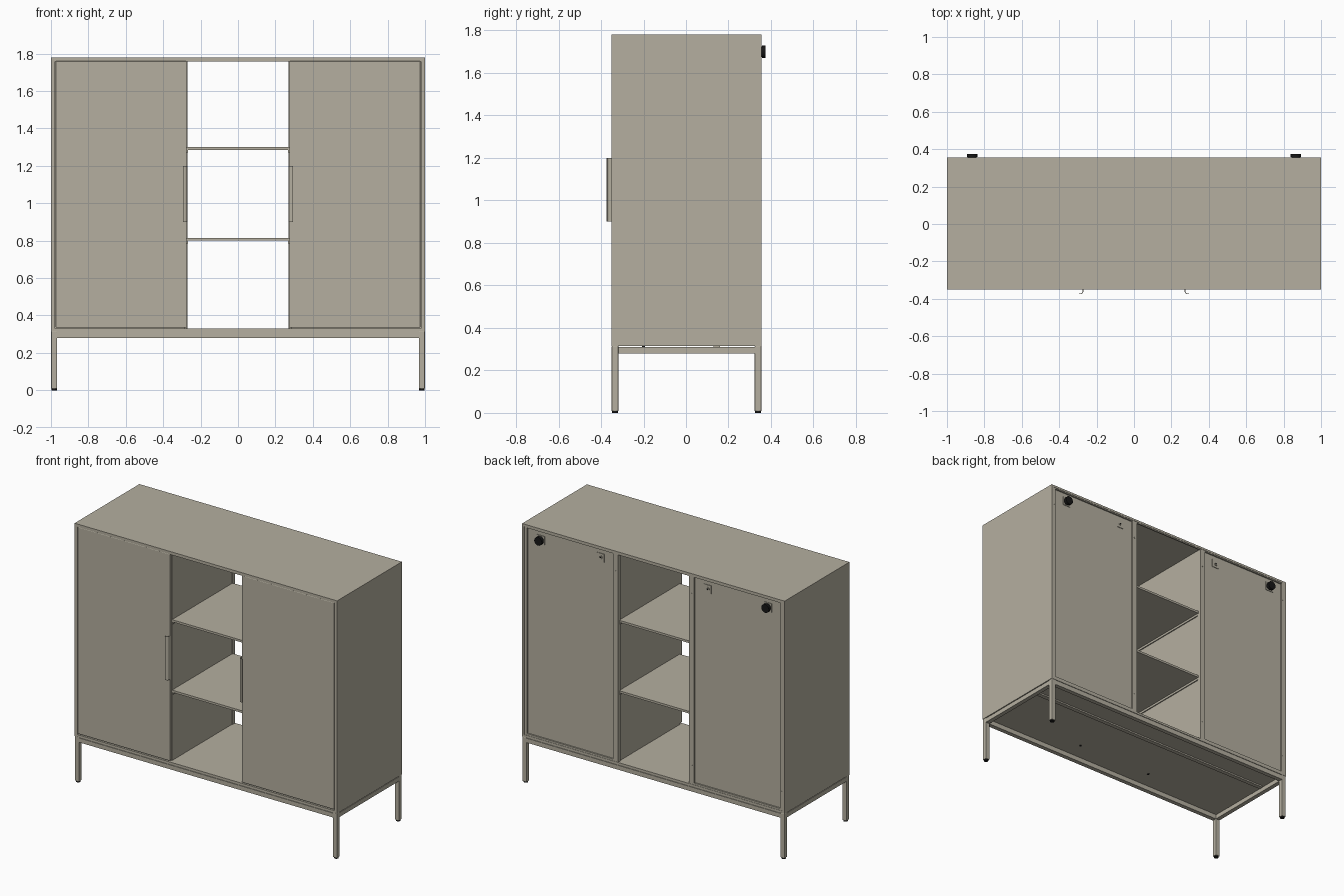
import bpy
import bmesh
from math import pi, sin, cos

cube = bpy.data.objects.get("Cube")
if cube:
    bpy.data.objects.remove(cube, do_unlink=True)


def material(name, rgb):
    m = bpy.data.materials.new(name)
    m.use_nodes = True
    m.diffuse_color = (*rgb, 1)
    bsdf = m.node_tree.nodes["Principled BSDF"]
    bsdf.inputs["Base Color"].default_value = (*rgb, 1)
    bsdf.inputs["Roughness"].default_value = 0.6
    return m


METAL = material("pebble grey metal", (0.46, 0.43, 0.35))
BLACK = material("black plastic", (0.008, 0.008, 0.008))


def finish(bm, name, mat):
    bmesh.ops.recalc_face_normals(bm, faces=bm.faces)
    mesh = bpy.data.meshes.new(name)
    bm.to_mesh(mesh)
    bm.free()
    mesh.materials.append(mat)
    obj = bpy.data.objects.new(name, mesh)
    bpy.context.collection.objects.link(obj)
    return obj


def box(name, x, y, z, bevel=0, mat=METAL):
    """Box from (low, high) spans on each axis."""
    bm = bmesh.new()
    bmesh.ops.create_cube(bm, size=1)
    for v in bm.verts:
        for i, (a, b) in enumerate((x, y, z)):
            v.co[i] = (a + b) / 2 + v.co[i] * (b - a)
    obj = finish(bm, name, mat)
    if bevel:
        mod = obj.modifiers.new("soft edges", "BEVEL")
        mod.width, mod.segments = bevel, 2
    return obj


def cylinder(name, centre, radius, depth, axis="Z", mat=BLACK, sides=20):
    bpy.ops.mesh.primitive_cylinder_add(
        vertices=sides, radius=radius, depth=depth, location=centre,
        rotation=(pi / 2 if axis == "Y" else 0, 0, 0))
    obj = bpy.context.object
    obj.name = name
    obj.data.materials.append(mat)
    bpy.ops.object.shade_smooth_by_angle()
    return obj


def span(s, a, b):
    """Mirror a span to the chosen side."""
    return tuple(sorted((s * a, s * b)))


F, B = -0.35, 0.355            # front and back planes
LOW, TOP = 0.315, 1.78

# Carcass
box("top_panel", (-1, 1), (F, B), (TOP - 0.015, TOP))
box("bottom_panel", (-0.985, 0.985), (F, B), (LOW, 0.33))
for y, name in ((F, "front"), (B - 0.014, "back")):
    box(name + "_top_lip", (-0.985, 0.985), (y + 0.002, y + 0.012),
        (TOP - 0.022, TOP - 0.015))

# Base frame with a stiffening rib under the floor
for name, y in (("front", F), ("back", B - 0.03)):
    box(name + "_rail", (-0.97, 0.97), (y, y + 0.03), (0.28, 0.31))
    box(name + "_rail_spacer", (-0.97, 0.97), (y + 0.004, y + 0.026), (0.31, LOW))
box("floor_rib", (-0.965, 0.965), (0.13, 0.16), (0.305, LOW))

# Centre shelves with small support brackets
for i, z in enumerate((0.8, 1.285)):
    box(f"shelf_{i + 1}", (-0.275, 0.275), (-0.325, 0.335), (z, z + 0.015))
    for s in (-1, 1):
        box("shelf_bracket", span(s, 0.268, 0.275), (-0.32, 0.33), (z - 0.015, z))


def handle(s):
    """Pull with a J-shaped cross-section."""
    path = [(0.273, F + 0.004), (0.273, F - 0.012)]
    for k in range(1, 6):
        a = k * pi / 10
        path.append((0.285 - 0.012 * cos(a), F - 0.012 - 0.011 * sin(a)))
    path.append((0.294, F - 0.023))
    bm = bmesh.new()
    low = [bm.verts.new((s * x, y, 0.9)) for x, y in path]
    high = [bm.verts.new((s * x, y, 1.2)) for x, y in path]
    for i in range(len(path) - 1):
        bm.faces.new((low[i], low[i + 1], high[i + 1], high[i]))
    obj = finish(bm, "door_handle", METAL)
    mod = obj.modifiers.new("sheet", "SOLIDIFY")
    mod.thickness, mod.offset = 0.004, 0


for s, side in ((-1, "right"), (1, "left")):
    # Outer wall with folded front and back edges
    box(side + "_wall", span(s, 0.985, 1), (F, B), (LOW, TOP - 0.015))
    box(side + "_front_flange", span(s, 0.978, 0.985), (F + 0.001, F + 0.02), (0.33, 1.765))
    box(side + "_back_flange", span(s, 0.965, 0.985), (B - 0.025, B - 0.002), (0.33, 1.765))

    # Divider between cupboard and open bay, with a back post
    box(side + "_divider", span(s, 0.275, 0.29), (F + 0.022, B - 0.01), (0.33, 1.765))
    box(side + "_back_post", span(s, 0.27, 0.31), (B - 0.03, B - 0.002), (0.33, 1.758))

    # Door, handle and back panel
    box(side + "_door", span(s, 0.275, 0.975), (F + 0.001, F + 0.021), (0.336, 1.76), 0.003)
    handle(s)
    box(side + "_back_panel", span(s, 0.31, 0.965), (B - 0.022, B - 0.012), (0.33, 1.765))
    box(side + "_back_sill", span(s, 0.31, 0.965), (B - 0.012, B - 0.002), (0.33, 0.342))

    # Ventilation knob and socket plate on the back
    cylinder(side + "_knob_collar", (s * 0.865, 0.352, 1.7), 0.024, 0.02, "Y")
    cylinder(side + "_knob", (s * 0.865, 0.366, 1.7), 0.029, 0.018, "Y")
    box(side + "_knob_plate", span(s, 0.835, 0.895), (0.343, 0.347), (1.67, 1.73))
    box(side + "_socket_plate", span(s, 0.38, 0.435), (0.343, 0.347), (1.675, 1.73))
    cylinder(side + "_socket_ring", (s * 0.408, 0.348, 1.703), 0.013, 0.005, "Y", METAL)
    cylinder(side + "_socket_hole", (s * 0.408, 0.35, 1.703), 0.005, 0.004, "Y")

    # Fixing screws
    cylinder(side + "_floor_screw", (s * 0.29, -0.2, 0.314), 0.007, 0.006)
    for z in (0.46, 1.64):
        cylinder(side + "_post_screw", (s * 0.29, B - 0.002, z), 0.005, 0.003, "Y", METAL)
        cylinder(side + "_flange_screw", (s * 0.975, B - 0.002, z), 0.005, 0.003, "Y", METAL)

    # Legs, end rails and feet
    box(side + "_end_rail", span(s, 0.968, 0.998), (F + 0.03, B - 0.03), (0.28, 0.31))
    for name, y in (("front", F), ("back", B - 0.032)):
        box(f"{side}_{name}_leg", span(s, 0.967, 0.999), (y, y + 0.032), (0.008, LOW), 0.003)
        cylinder(f"{side}_{name}_foot", (s * 0.983, y + 0.016, 0.005), 0.0145, 0.01)
